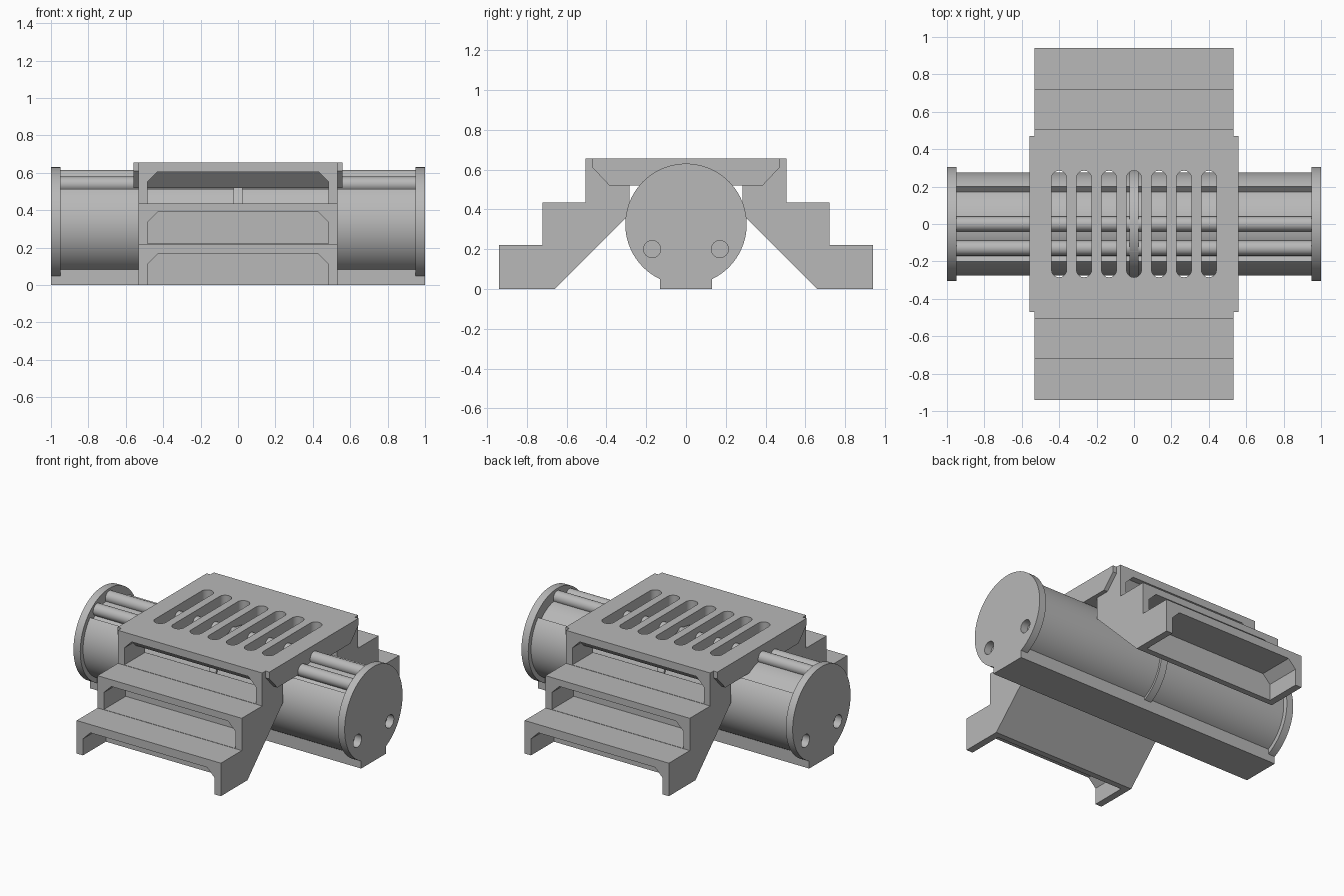
import bpy, bmesh, math
from mathutils import Vector

if "Cube" in bpy.data.objects:
    bpy.data.objects.remove(bpy.data.objects["Cube"])

grey = bpy.data.materials.new("plain_grey")
grey.use_nodes = True
grey.diffuse_color = (0.48, 0.48, 0.48, 1)
grey.node_tree.nodes["Principled BSDF"].inputs["Base Color"].default_value = (0.48, 0.48, 0.48, 1)

AXIS_Z = 0.325


def prism(name, profile, axis, low, high):
    """Extrude a closed 2D profile along one axis."""
    place = {"x": lambda a, b, t: (t, a, b),
             "y": lambda a, b, t: (a, t, b),
             "z": lambda a, b, t: (a, b, t)}[axis]
    bm = bmesh.new()
    face = bm.faces.new([bm.verts.new(place(a, b, low)) for a, b in profile])
    moved = bmesh.ops.extrude_face_region(bm, geom=[face])["geom"]
    shift = Vector(place(0, 0, high - low))
    bmesh.ops.translate(bm, vec=shift, verts=[v for v in moved if isinstance(v, bmesh.types.BMVert)])
    bmesh.ops.recalc_face_normals(bm, faces=bm.faces)
    mesh = bpy.data.meshes.new(name)
    bm.to_mesh(mesh)
    bm.free()
    mesh.materials.append(grey)
    obj = bpy.data.objects.new(name, mesh)
    bpy.context.scene.collection.objects.link(obj)
    return obj


def arc(cx, cy, r, start, end, steps):
    """Points on an arc, angles in degrees measured from up towards +first axis."""
    angles = [math.radians(start + (end - start) * i / steps) for i in range(steps + 1)]
    return [(cx + r * math.sin(a), cy + r * math.cos(a)) for a in angles]


def circle(cx, cy, r, steps=64):
    return arc(cx, cy, r, 0, 360, steps)[:-1]


def cut(obj, cutters):
    """Subtract the cutters, bake the result and remove them."""
    for c in cutters:
        c.hide_render = True
        mod = obj.modifiers.new("cut", "BOOLEAN")
        mod.operation = "DIFFERENCE"
        mod.solver = "EXACT"
        mod.object = c
    bpy.context.view_layer.update()
    graph = bpy.context.evaluated_depsgraph_get()
    baked = bpy.data.meshes.new_from_object(obj.evaluated_get(graph))
    obj.modifiers.clear()
    obj.data = baked
    for c in cutters:
        bpy.data.objects.remove(c)


parts = []

# Drum body: full shell with a recessed band across the top
body = arc(0, AXIS_Z, 0.275, 47, 313, 72) + arc(0, AXIS_Z, 0.235, -47, 47, 28)
parts.append(prism("drum_body", body, "x", -0.95, 0.95))

# Rods lying in the recess
for name, angle in (("top_rod", 0), ("front_rod", -31)):
    a = math.radians(angle)
    centre = (0.25 * math.sin(a), AXIS_Z + 0.25 * math.cos(a))
    parts.append(prism(name, circle(*centre, 0.04, 32), "x", -0.95, 0.95))

# Middle ring, end discs with two holes each
parts.append(prism("middle_ring", circle(0, AXIS_Z, 0.29), "x", -0.025, 0.025))
for name, low in (("left_end_disc", 0.95), ("right_end_disc", -1.0)):
    disc = prism(name, circle(0, AXIS_Z, 0.305, 96), "x", low, low + 0.05)
    cut(disc, [prism("hole", circle(y, 0.2, 0.043, 32), "x", low - 0.1, low + 0.15)
               for y in (-0.17, 0.17)])
    parts.append(disc)

# Base rail under the drum
rail = [(-0.13, 0), (0.13, 0), (0.13, 0.12), (-0.13, 0.12)]
parts.append(prism("base_rail", rail, "x", -1, 1))

# Deck with bevelled lower edges and a row of rounded slots
half_deck = [(0.385, 0.52), (0.47, 0.61), (0.47, 0.655)]
deck = prism("deck", half_deck + [(-y, z) for y, z in reversed(half_deck)], "x", -0.56, 0.56)
slots = []
for i in range(-3, 4):
    x = i * 0.1335
    outline = arc(x, 0.245, 0.04, -90, 90, 16) + arc(x, -0.245, 0.04, 90, 270, 16)
    slots.append(prism("slot", outline, "z", 0.4, 0.8))
cut(deck, slots)
parts.append(deck)

# Stairs: stepped blocks with a chamfered opening under each tread
stair = [(0.66, 0), (0.94, 0), (0.94, 0.22), (0.72, 0.22), (0.72, 0.435),
         (0.505, 0.435), (0.505, 0.655), (0.285, 0.655), (0.285, 0.375)]
openings = [(-0.1, 0.165, 0.70, 1.0), (0.222, 0.39, 0.49, 0.8), (0.437, 0.605, 0.2, 0.6)]
for name, side in (("back_stairs", 1), ("front_stairs", -1)):
    block = prism(name, [(side * y, z) for y, z in stair], "x", -0.532, 0.532)
    cutters = []
    for bottom, top, inner, outer in openings:
        right = [(0.485, bottom), (0.485, top - 0.055), (0.43, top)]
        shape = right + [(-x, z) for x, z in reversed(right)]
        low, high = sorted((side * inner, side * outer))
        cutters.append(prism("opening", shape, "y", low, high))
    cut(block, cutters)
    parts.append(block)

# Smooth the round surfaces, keep hard edges
bpy.ops.object.select_all(action="DESELECT")
for obj in parts:
    obj.select_set(True)
bpy.context.view_layer.objects.active = parts[0]
bpy.ops.object.shade_smooth_by_angle(angle=math.radians(25))
